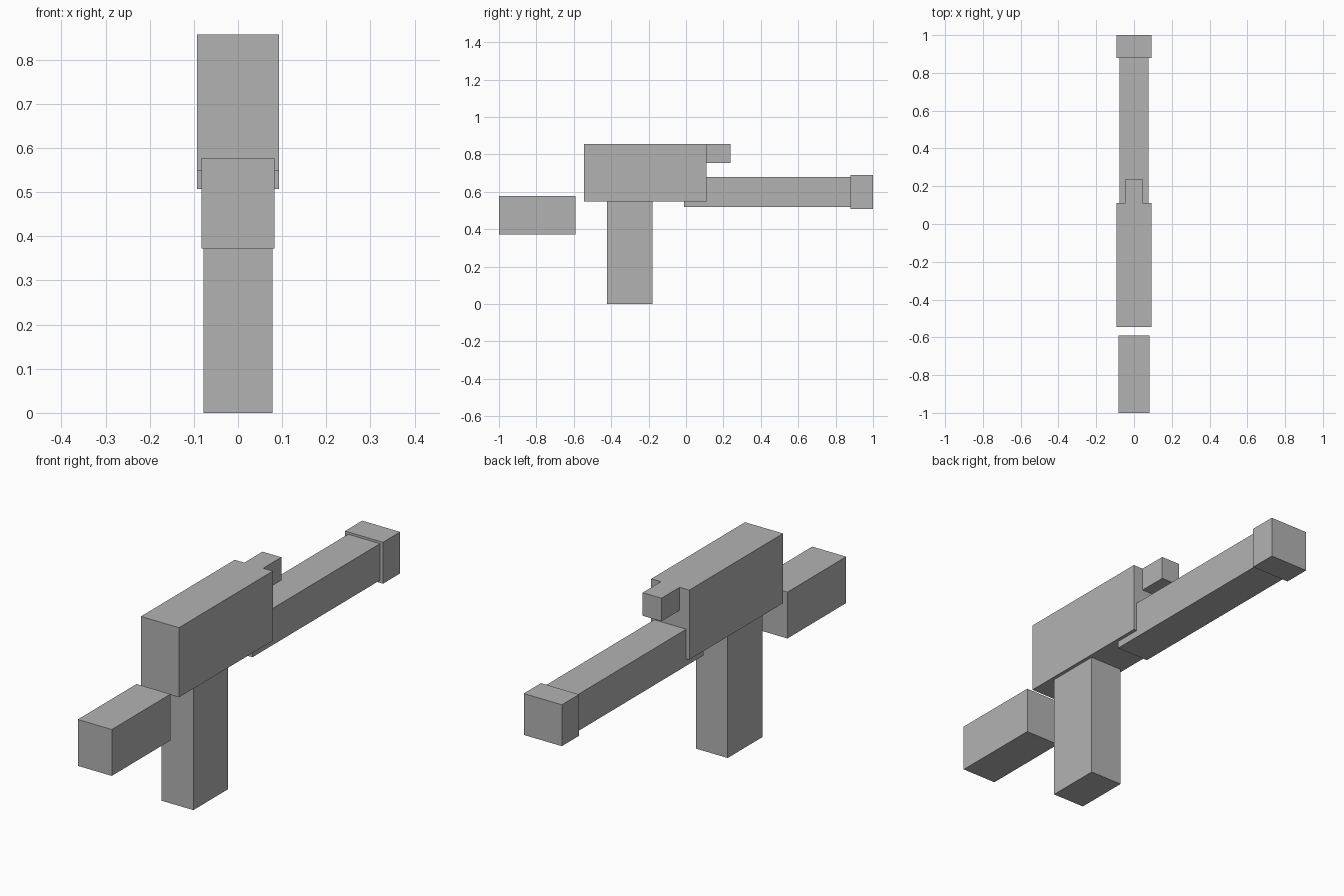
import bpy

if "Cube" in bpy.data.objects:
    bpy.data.objects.remove(bpy.data.objects["Cube"])

grey = bpy.data.materials.new("plain grey")
grey.diffuse_color = (0.45, 0.45, 0.45, 1.0)
grey.use_nodes = True
grey.node_tree.nodes["Principled BSDF"].inputs["Base Color"].default_value = grey.diffuse_color


def box(name, half_width, y0, y1, z0, z1):
    """Box centred on x = 0, spanning the given y and z ranges."""
    bpy.ops.mesh.primitive_cube_add(size=1, location=(0, (y0 + y1) / 2, (z0 + z1) / 2))
    ob = bpy.context.object
    ob.name = name
    ob.scale = (2 * half_width, y1 - y0, z1 - z0)
    bpy.ops.object.transform_apply(location=False, rotation=False, scale=True)
    ob.data.materials.append(grey)
    return ob


# Main body and the small block on its rear upper edge
box("body", 0.093, -0.545, 0.11, 0.549, 0.857)
box("top_block", 0.046, 0.11, 0.237, 0.755, 0.857)

# Long bar running back, with its wider end cap
box("long_bar", 0.078, -0.01, 0.88, 0.518, 0.68)
box("end_cap", 0.093, 0.88, 1.0, 0.507, 0.69)

# Upright post under the body
box("post", 0.078, -0.423, -0.18, 0.0, 0.549)

# Separate floating block at the front
box("front_block", 0.083, -1.0, -0.59, 0.373, 0.578)
